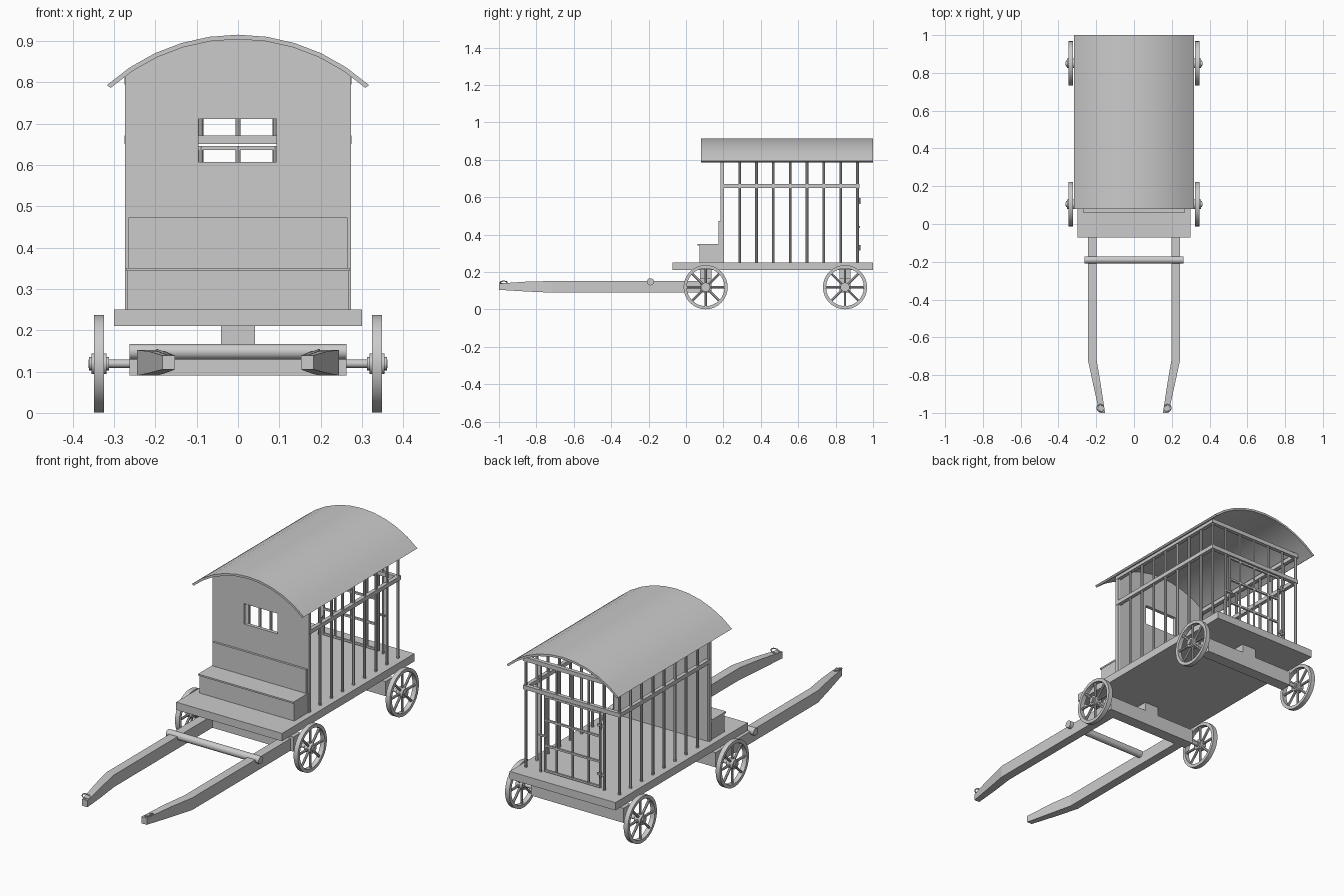
import bpy, bmesh, math
from mathutils import Vector, Matrix

if "Cube" in bpy.data.objects:
    bpy.data.objects.remove(bpy.data.objects["Cube"])

grey = bpy.data.materials.new("plain grey")
grey.diffuse_color = (0.6, 0.6, 0.6, 1)
grey.use_nodes = True
grey.node_tree.nodes["Principled BSDF"].inputs["Base Color"].default_value = grey.diffuse_color


def finish(name, bm, smooth=False):
    bmesh.ops.recalc_face_normals(bm, faces=bm.faces)
    me = bpy.data.meshes.new(name)
    bm.to_mesh(me)
    bm.free()
    me.materials.append(grey)
    ob = bpy.data.objects.new(name, me)
    bpy.context.collection.objects.link(ob)
    if smooth:
        bpy.ops.object.select_all(action='DESELECT')
        ob.select_set(True)
        bpy.context.view_layer.objects.active = ob
        bpy.ops.object.shade_smooth_by_angle(angle=math.radians(35))
    return ob


def add_box(bm, x0, x1, y0, y1, z0, z1):
    m = Matrix.Translation(((x0 + x1) / 2, (y0 + y1) / 2, (z0 + z1) / 2))
    m = m @ Matrix.Diagonal((x1 - x0, y1 - y0, z1 - z0, 1))
    bmesh.ops.create_cube(bm, size=1, matrix=m)


def add_rod(bm, a, b, r, n=8):
    a, b = Vector(a), Vector(b)
    rot = (b - a).to_track_quat('Z', 'Y').to_matrix().to_4x4()
    bmesh.ops.create_cone(bm, cap_ends=True, segments=n, radius1=r, radius2=r,
                          depth=(b - a).length, matrix=Matrix.Translation((a + b) / 2) @ rot)


def add_prism(bm, pts, y0, y1):
    """Extrude an (x, z) outline along y."""
    f = bm.faces.new([bm.verts.new((x, y0, z)) for x, z in pts])
    ext = bmesh.ops.extrude_face_region(bm, geom=[f])
    vs = [v for v in ext['geom'] if isinstance(v, bmesh.types.BMVert)]
    bmesh.ops.translate(bm, verts=vs, vec=(0, y1 - y0, 0))


def add_ring(bm, sections, n):
    """Revolve a closed list of (x, radius) points about the x axis."""
    loops = []
    for i in range(n):
        t = 2 * math.pi * i / n
        loops.append([bm.verts.new((x, r * math.cos(t), r * math.sin(t))) for x, r in sections])
    k = len(sections)
    for i in range(n):
        p, q = loops[i], loops[(i + 1) % n]
        for j in range(k):
            bm.faces.new((p[j], p[(j + 1) % k], q[(j + 1) % k], q[j]))


def box(name, *b):
    bm = bmesh.new()
    add_box(bm, *b)
    return finish(name, bm)


def arc(half, radius, n=10):
    """Points on the roof curve from -half to half."""
    a = math.asin(half / radius)
    return [(radius * math.sin(a * (2 * i / n - 1)),
             0.442 + radius * math.cos(a * (2 * i / n - 1))) for i in range(n + 1)]


# Deck, roof and driver's bench
box("deck", -0.30, 0.30, -0.072, 1.0, 0.21, 0.25)
bm = bmesh.new()
add_prism(bm, arc(0.317, 0.473) + arc(0.308, 0.462)[::-1], 0.08, 1.0)
finish("roof", bm, True)
box("bench_box", -0.268, 0.268, 0.072, 0.185, 0.25, 0.343)
box("bench_seat", -0.27, 0.27, 0.062, 0.185, 0.343, 0.351)
box("bench_back", -0.265, 0.265, 0.174, 0.186, 0.351, 0.473)

# Front wall with an open window
bm = bmesh.new()
add_prism(bm, [(0.273, 0.25), (-0.273, 0.25)] + arc(0.273, 0.464), 0.185, 0.203)
wall = finish("front_wall", bm)
cutter = box("window_cutter", -0.095, 0.093, 0.1, 0.3, 0.607, 0.711)
mod = wall.modifiers.new("window", 'BOOLEAN')
mod.operation, mod.object, mod.solver = 'DIFFERENCE', cutter, 'EXACT'
cutter.hide_render = True
cutter.hide_set(True)

# Cage bars along the sides and the back
bm = bmesh.new()
ys = [0.197 + 0.09 * i for i in range(9)]
back = ys[-1]
for s in (-1, 1):
    for y in ys:
        add_rod(bm, (s * 0.265, y, 0.25), (s * 0.265, y, 0.82), 0.007)
    add_rod(bm, (s * 0.18, back, 0.25), (s * 0.18, back, 0.80), 0.006)
for x in (-0.09, 0, 0.09):
    add_rod(bm, (x, back, 0.66), (x, back, 0.80), 0.006)
finish("cage_bars", bm, True)

# Middle and upper cage rails
bm = bmesh.new()
for z in (0.65, 0.795):
    for s in (-1, 1):
        add_box(bm, s * 0.265 - 0.01, s * 0.265 + 0.01, 0.19, back + 0.01, z, z + 0.021)
    add_box(bm, -0.255, 0.255, back - 0.01, back + 0.01, z, z + 0.021)
finish("cage_rails", bm)

# Barred back door with hinges and latch
bm = bmesh.new()
for x in (-0.155, -0.09, 0, 0.09, 0.155):
    add_rod(bm, (x, back, 0.258), (x, back, 0.645), 0.006)
for z in (0.262, 0.39, 0.52, 0.641):
    add_box(bm, -0.155, 0.155, back - 0.005, back + 0.005, z - 0.005, z + 0.005)
finish("back_door", bm, True)
bm = bmesh.new()
for z in (0.33, 0.58):
    add_box(bm, -0.185, -0.145, back + 0.004, back + 0.012, z - 0.006, z + 0.006)
    add_rod(bm, (-0.167, back + 0.01, z - 0.016), (-0.167, back + 0.01, z + 0.016), 0.006)
add_box(bm, 0.145, 0.185, back + 0.004, back + 0.012, 0.436, 0.446)
finish("door_hinges", bm)

# Axle beams, pivot blocks, axles and wheels
for label, y in (("front", 0.105), ("back", 0.85)):
    box(label + "_axle_beam", -0.262, 0.262, y - 0.03, y + 0.03, 0.09, 0.165)
    box(label + "_pivot_block", -0.041, 0.041, y - 0.03, y + 0.03, 0.165, 0.21)
    bm = bmesh.new()
    add_rod(bm, (-0.362, y, 0.119), (0.362, y, 0.119), 0.01, 12)
    finish(label + "_axle", bm, True)
    for side, s in (("left", -1), ("right", 1)):
        bm = bmesh.new()
        add_ring(bm, [(-0.012, 0.118), (0.012, 0.118), (0.012, 0.101), (-0.012, 0.101)], 32)
        add_rod(bm, (-0.018, 0, 0), (0.018, 0, 0), 0.025, 16)
        add_rod(bm, (-0.024, 0, 0), (0.024, 0, 0), 0.016, 16)
        for i in range(8):
            t = i * math.pi / 4
            c, d = math.cos(t), math.sin(t)
            add_rod(bm, (0, 0.02 * c, 0.02 * d), (0, 0.105 * c, 0.105 * d), 0.0065)
        bmesh.ops.translate(bm, verts=bm.verts, vec=(s * 0.336, y, 0.119))
        finish(f"{label}_{side}_wheel", bm, True)

# Pulling shafts, tapering and bending inward, with a ring at each tip
for side, s in (("left", -1), ("right", 1)):
    bm = bmesh.new()
    loops = []
    for y, x0, x1, z0, z1 in ((0.10, 0.198, 0.244, 0.09, 0.152), (-0.72, 0.198, 0.244, 0.09, 0.152),
                              (-0.85, 0.176, 0.216, 0.096, 0.149), (-1.0, 0.153, 0.183, 0.105, 0.139)):
        loops.append([bm.verts.new((s * x, y, z)) for x, z in
                      ((x0, z0), (x1, z0), (x1, z1), (x0, z1))])
    for p, q in zip(loops, loops[1:]):
        for j in range(4):
            bm.faces.new((p[j], p[(j + 1) % 4], q[(j + 1) % 4], q[j]))
    bm.faces.new(loops[0])
    bm.faces.new(loops[-1])
    finish(side + "_shaft", bm)
    bm = bmesh.new()
    tube = [(0.003 * math.cos(i * math.pi / 3), 0.019 + 0.003 * math.sin(i * math.pi / 3))
            for i in range(6)]
    add_ring(bm, tube, 20)
    tilt = Matrix.Rotation(math.radians(s * 70), 4, 'Y')
    bmesh.ops.transform(bm, verts=bm.verts,
                        matrix=Matrix.Translation((s * 0.178, -0.975, 0.145)) @ tilt)
    finish(side + "_shaft_ring", bm, True)

# Round crossbar joining the shafts
bm = bmesh.new()
add_rod(bm, (-0.263, -0.19, 0.148), (0.263, -0.19, 0.148), 0.019, 16)
finish("shaft_crossbar", bm, True)
